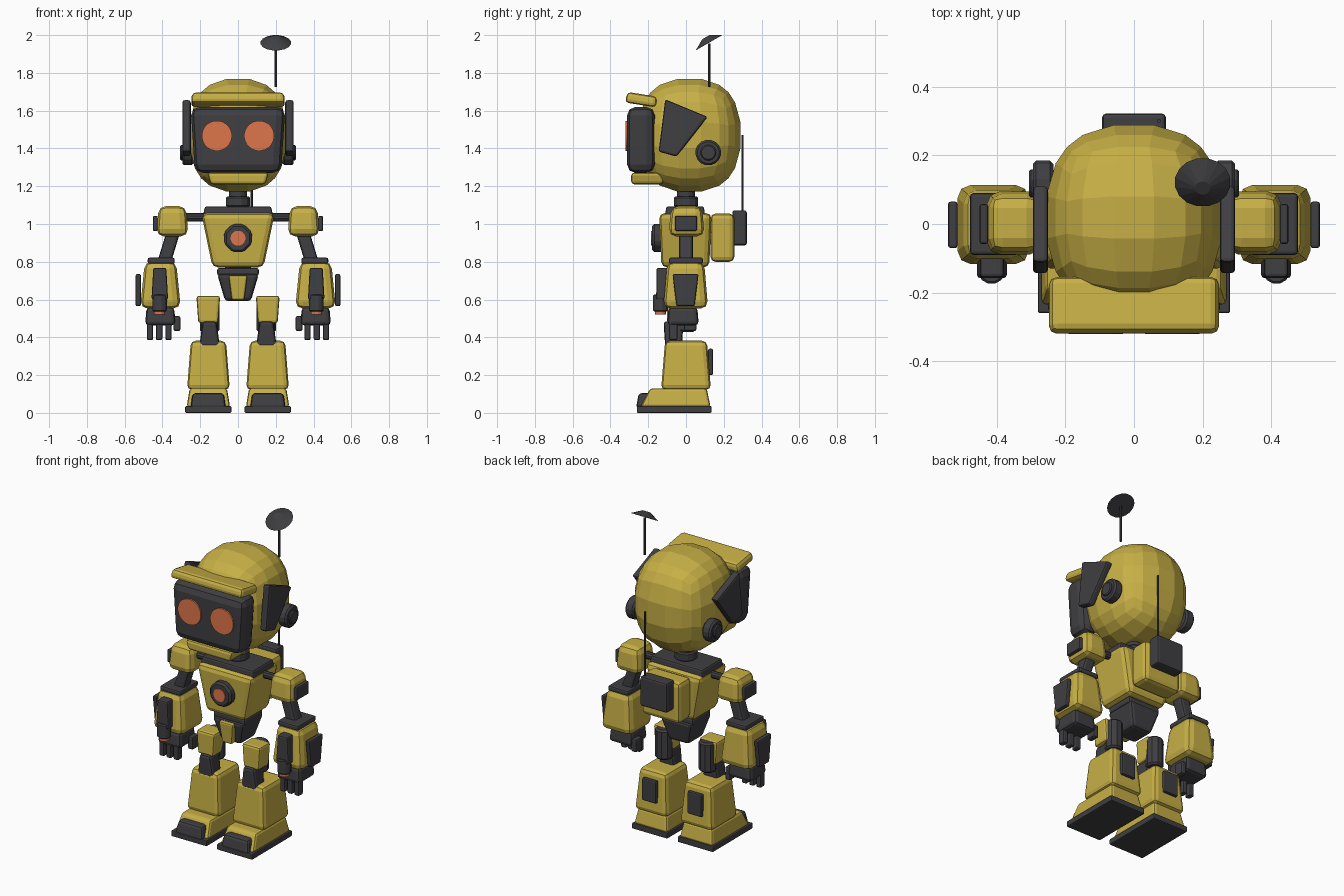
import bpy, bmesh
from math import radians, pi
from mathutils import Matrix, Vector

cube = bpy.data.objects.get("Cube")
if cube:
    bpy.data.objects.remove(cube, do_unlink=True)


def material(name, rgb):
    m = bpy.data.materials.new(name)
    m.use_nodes = True
    col = (*rgb, 1)
    m.diffuse_color = col
    m.node_tree.nodes["Principled BSDF"].inputs["Base Color"].default_value = col
    return m


YELLOW = material("mustard yellow", (0.57, 0.43, 0.06))
DARK = material("charcoal", (0.05, 0.05, 0.056))
ORANGE = material("coral orange", (0.74, 0.18, 0.07))


def finish(name, bm, mat, bevel=0, mirror=False, segments=2):
    bmesh.ops.recalc_face_normals(bm, faces=bm.faces)
    me = bpy.data.meshes.new(name)
    bm.to_mesh(me)
    bm.free()
    me.materials.append(mat)
    ob = bpy.data.objects.new(name, me)
    bpy.context.collection.objects.link(ob)
    if bevel:
        b = ob.modifiers.new("bevel", 'BEVEL')
        b.width, b.segments = bevel, segments
        b.limit_method, b.angle_limit = 'ANGLE', radians(40)
    if mirror:
        ob.modifiers.new("mirror", 'MIRROR')
    return ob


def block(name, mat, x, y, z, top=(1, 1), bevel=0.012, mirror=False, shift=0, rot=None):
    """Box over the given ranges; the top is scaled, and shifted in y."""
    bm = bmesh.new()
    bmesh.ops.create_cube(bm, size=1)
    mid = Vector([sum(r) / 2 for r in (x, y, z)])
    size = [r[1] - r[0] for r in (x, y, z)]
    for v in bm.verts:
        up = v.co.z > 0
        v.co = Vector([a * b for a, b in zip(v.co, size)])
        if up:
            v.co.x *= top[0]
            v.co.y = v.co.y * top[1] + shift
        if rot:
            v.co = rot @ v.co
        v.co += mid
    return finish(name, bm, mat, bevel, mirror)


def disc(name, mat, centre, r, depth, axis='Z', sides=16, r2=None, bevel=0,
         mirror=False, tilt=0):
    bm = bmesh.new()
    bmesh.ops.create_cone(bm, cap_ends=True, segments=sides, radius1=r,
                          radius2=r if r2 is None else r2, depth=depth)
    turn = {'X': Matrix.Rotation(pi / 2, 4, 'Y'), 'Y': Matrix.Rotation(pi / 2, 4, 'X'),
            'Z': Matrix.Rotation(tilt, 4, 'X')}[axis]
    spin = Matrix.Rotation(pi / sides, 4, 'Z')
    bm.transform(Matrix.Translation(centre) @ turn @ spin)
    return finish(name, bm, mat, bevel, mirror, 1)


def side_plate(name, mat, outline, x, bevel):
    """Outline in (y, z) extruded along x and mirrored."""
    bm = bmesh.new()
    f = bm.faces.new([bm.verts.new((x[0], a, b)) for a, b in outline])
    ext = bmesh.ops.extrude_face_region(bm, geom=[f])["geom"]
    for v in ext:
        if isinstance(v, bmesh.types.BMVert):
            v.co.x = x[1]
    return finish(name, bm, mat, bevel, True)


# Head: faceted, slightly boxy ball made from a subdivided cube
bm = bmesh.new()
bmesh.ops.create_cube(bm, size=2)
bmesh.ops.subdivide_edges(bm, edges=bm.edges[:], cuts=4, use_grid_fill=True)
POWER = 2.4
for v in bm.verts:
    n = Vector([c * (1.15 - 0.15 * c * c) for c in v.co])
    n /= sum(abs(c) ** POWER for c in n) ** (1 / POWER)
    v.co = Vector((n.x * 0.262, n.y * 0.276 + 0.019, n.z * 0.306 + 1.47))
finish("head", bm, YELLOW)

# Face
block("face_screen", DARK, (-0.228, 0.228), (-0.312, -0.165), (1.27, 1.62), (1.1, 1), 0.045)
disc("eyes", ORANGE, (0.112, -0.312, 1.467), 0.08, 0.018, 'Y', 24, mirror=True)
block("visor", YELLOW, (-0.25, 0.25), (-0.32, -0.152), (1.63, 1.687), (0.97, 0.95), 0.02,
      rot=Matrix.Rotation(radians(-9), 3, 'X'))
block("chin_guard", YELLOW, (-0.145, 0.145), (-0.29, -0.12), (1.21, 1.272), (1.13, 1), 0.016)

# Head sides
side_plate("temple_plates", DARK, [(-0.11, 1.66), (0.115, 1.567), (-0.05, 1.357),
                                   (-0.145, 1.383)], (0.25, 0.295), 0.012)
disc("ear_discs", DARK, (0.265, 0.118, 1.378), 0.068, 0.06, 'X', 16, bevel=0.01, mirror=True)
disc("ear_hubs", DARK, (0.285, 0.118, 1.378), 0.042, 0.042, 'X', 16, bevel=0.006, mirror=True)

# Dish antenna on the head
disc("antenna_rod", DARK, (0.2, 0.122, 1.84), 0.007, 0.23, sides=8)
disc("antenna_dish", DARK, (0.2, 0.113, 1.974), 0.082, 0.034, sides=16, r2=0.022,
     tilt=radians(30))

# Neck and torso
disc("neck", DARK, (0, 0, 1.14), 0.05, 0.15, sides=12)
disc("neck_ring", DARK, (0, 0, 1.118), 0.067, 0.055, sides=12, bevel=0.008)
block("collar", DARK, (-0.185, 0.185), (-0.11, 0.1), (1.045, 1.093), (0.95, 0.95), 0.01)
block("torso", YELLOW, (-0.135, 0.135), (-0.13, 0.123), (0.77, 1.058), (1.44, 1.1), 0.03)
disc("chest_ring", DARK, (0, -0.145, 0.925), 0.08, 0.07, 'Y', 8, bevel=0.012)
disc("chest_light", ORANGE, (0, -0.158, 0.925), 0.04, 0.055, 'Y', 16)

# Back pack with whip antenna
block("back_pack", YELLOW, (-0.13, 0.13), (0.13, 0.256), (0.8, 1.055), (1, 1), 0.026)
block("radio_box", DARK, (-0.093, 0.093), (0.245, 0.322), (0.887, 1.072), (1, 1), 0.012)
disc("whip_antenna", DARK, (0.073, 0.3, 1.26), 0.006, 0.42, sides=8)

# Waist and pelvis
disc("waist", DARK, (0, 0, 0.755), 0.07, 0.08, sides=12)
block("belt", DARK, (-0.11, 0.11), (-0.09, 0.09), (0.725, 0.768), (1, 1), 0.012)
block("pelvis", DARK, (-0.068, 0.068), (-0.075, 0.075), (0.592, 0.735), (1.62, 1.4), 0.018)
block("pelvis_plate", YELLOW, (-0.033, 0.033), (-0.112, -0.05), (0.597, 0.728), (1.5, 1), 0.01,
      shift=-0.012)

# Arms
disc("shoulder_rods", DARK, (0.235, 0, 1.035), 0.022, 0.16, 'X', 10, mirror=True)
block("shoulders", YELLOW, (0.263, 0.432), (-0.092, 0.098), (0.935, 1.095), (0.86, 0.86), 0.038, True)
block("shoulder_plates", DARK, (0.425, 0.45), (-0.058, 0.058), (0.963, 1.043), (1, 1), 0.007, True)
block("upper_arms", DARK, (0.331, 0.401), (-0.036, 0.036), (0.79, 0.97), (1, 1), 0.015, True,
      rot=Matrix.Rotation(radians(-17), 3, 'Y'))
block("elbow_plates", DARK, (0.335, 0.478), (-0.09, 0.09), (0.79, 0.822), (1, 1), 0.01, True)
block("forearms", YELLOW, (0.303, 0.518), (-0.12, 0.117), (0.553, 0.802), (0.77, 0.82), 0.038, True)
block("forearm_panels", DARK, (0.37, 0.458), (-0.158, -0.07), (0.6, 0.768), (0.78, 0.95), 0.01, True)
disc("blaster_barrels", DARK, (0.415, -0.135, 0.582), 0.04, 0.09, sides=12, bevel=0.006, mirror=True)
disc("blaster_glow", ORANGE, (0.415, -0.135, 0.532), 0.03, 0.024, sides=12, mirror=True)
block("forearm_guards", DARK, (0.514, 0.542), (-0.05, 0.045), (0.565, 0.735), (1, 1.45), 0.008, True)

# Hands
block("palms", DARK, (0.33, 0.492), (-0.1, 0.068), (0.463, 0.562), (0.9, 0.9), 0.022, True)
for i, fx in enumerate((0.368, 0.418, 0.466)):
    block(f"finger_{i + 1}", DARK, (fx - 0.017, fx + 0.017), (-0.09, -0.045), (0.385, 0.49),
          (1, 1), 0.009, True)
block("thumbs", DARK, (0.305, 0.342), (-0.01, 0.055), (0.433, 0.513), (1, 1), 0.01, True)

# Legs
disc("thigh_posts", DARK, (0.15, 0, 0.522), 0.052, 0.186, sides=10, bevel=0.01, mirror=True)
block("thigh_plates", YELLOW, (0.105, 0.21), (-0.1, 0.01), (0.475, 0.62), (1.2, 1), 0.014, True)
block("knees", DARK, (0.095, 0.206), (-0.11, -0.022), (0.345, 0.485), (0.65, 1.2), 0.016, True)
block("shins", YELLOW, (0.043, 0.27), (-0.132, 0.132), (0.122, 0.382), (0.82, 0.84), 0.026, True)
block("calf_plates", DARK, (0.108, 0.206), (0.117, 0.143), (0.2, 0.34), (1, 1), 0.008, True)

# Feet
block("feet", YELLOW, (0.042, 0.272), (-0.24, 0.13), (0.03, 0.13), (0.86, 0.81), 0.015, True,
      shift=0.015)
block("toe_caps", DARK, (0.064, 0.252), (-0.265, -0.17), (0.025, 0.105), (0.88, 0.85), 0.016, True,
      shift=0.008)
block("soles", DARK, (0.035, 0.28), (-0.26, 0.135), (0, 0.036), (1, 1), 0.006, True)
